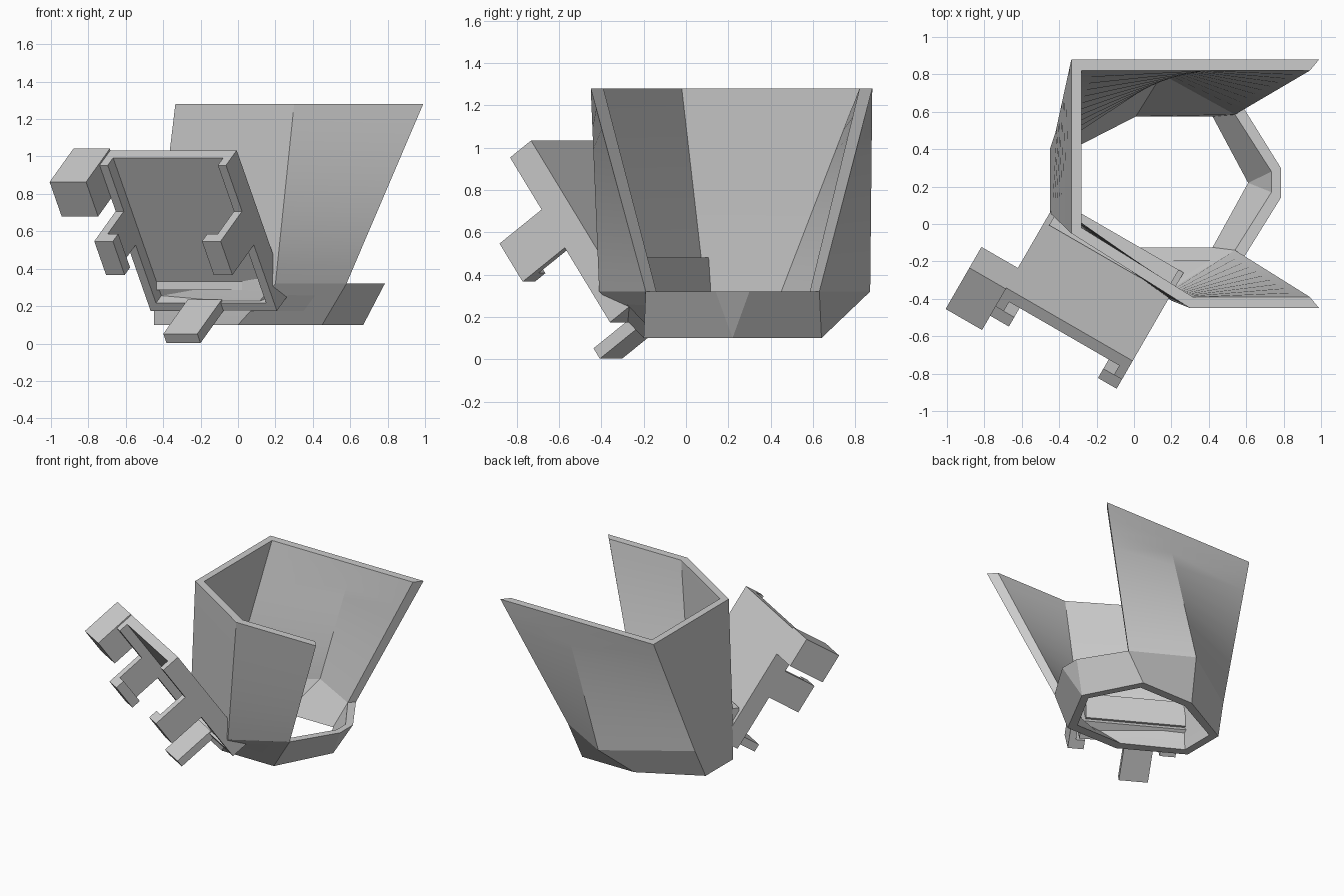
import bpy, bmesh, math
from mathutils import Vector

if "Cube" in bpy.data.objects:
    bpy.data.objects.remove(bpy.data.objects["Cube"])

def finish(name, bm, smooth=False):
    bmesh.ops.recalc_face_normals(bm, faces=bm.faces[:])
    me = bpy.data.meshes.new(name)
    bm.to_mesh(me)
    bm.free()
    ob = bpy.data.objects.new(name, me)
    bpy.context.collection.objects.link(ob)
    if smooth:
        bpy.ops.object.select_all(action='DESELECT')
        bpy.context.view_layer.objects.active = ob
        ob.select_set(True)
        bpy.ops.object.shade_smooth_by_angle(angle=math.radians(12))
    return ob

# open-sided cup: sections run from the back edge, round the left, to the front edge;
# the two last points of the lower sections close the ring on the right
outer = [
    [(.45, .64), (0, .64), (-.45, .40), (-.45, .06), (0, -.20), (.45, -.20), (.67, .22), (.67, .22)],
    [(.58, .63), (.15, .87), (-.42, .49), (-.45, .06), (.20, -.41), (.58, -.19), (.785, .14), (.785, .30)],
    [(.99, .88), (.44, .88), (-.335, .88), (-.335, -.05), (.30, -.45), (.99, -.45)]]
inner = [
    [(.42, .575), (.01, .575), (-.39, .37), (-.39, .10), (.02, -.125), (.42, -.125), (.61, .22), (.61, .22)],
    [(.54, .585), (.15, .80), (-.36, .45), (-.39, .09), (.21, -.34), (.54, -.14), (.735, .17), (.735, .28)],
    [(.94, .82), (.42, .82), (-.28, .82), (-.28, -.02), (.315, -.39), (.94, -.39)]]
N = 10   # levels of the twisted wall

def layers(bm, s):
    rows = [[bm.verts.new((x, y, z)) for x, y in s[k]] for k, z in ((0, .10), (1, .32))]
    for k in range(1, N + 1):
        t = k / N
        rows.append([bm.verts.new(Vector((*a, .32)).lerp(Vector((*b, 1.28)), t))
                     for a, b in zip(s[1], s[2])])
    return rows

bm = bmesh.new()
O, I = layers(bm, outer), layers(bm, inner)
for i in range(8):                                   # ring
    j = (i + 1) % 8
    bm.faces.new((O[0][i], O[0][j], O[1][j], O[1][i]))
    bm.faces.new((I[0][j], I[0][i], I[1][i], I[1][j]))
    bm.faces.new((O[0][j], O[0][i], I[0][i], I[0][j]))
    if i >= 5:
        bm.faces.new((O[1][i], O[1][j], I[1][j], I[1][i]))
for k in range(1, N + 1):                            # tall wall
    for i in range(5):
        j = i + 1
        bm.faces.new((O[k][i], O[k][j], O[k + 1][j], O[k + 1][i]))
        bm.faces.new((I[k][j], I[k][i], I[k + 1][i], I[k + 1][j]))
    for i in (0, 5):                                 # free wall ends
        bm.faces.new((O[k][i], O[k + 1][i], I[k + 1][i], I[k][i]))
for i in range(5):                                   # top rim
    bm.faces.new((O[-1][i], O[-1][i + 1], I[-1][i + 1], I[-1][i]))
bmesh.ops.remove_doubles(bm, verts=bm.verts[:], dist=1e-4)
finish("cup_shell", bm, True)

# tilted tray frame: u across, v up the slope, w out of the tray's open face
tilt = math.radians(55)
u = Vector((.866, -.5, 0))
o = Vector((-.5, -.866, 0))
up = Vector((0, 0, 1))
v = o * math.cos(tilt) + up * math.sin(tilt)
w = o * math.sin(tilt) - up * math.cos(tilt)
P0 = Vector((-.41, .13, .255))
W, L = .78, .95

def block(name, ur, vr, wr, axes=(u, v, w)):
    bm = bmesh.new()
    bmesh.ops.create_cube(bm, size=1)
    for p in bm.verts:
        q = P0.copy()
        for r, k, d in zip((ur, vr, wr), p.co, axes):
            q += d * ((r[0] + r[1]) / 2 + k * (r[1] - r[0]))
        p.co = q
    return finish(name, bm)

block("tray_plate", (0, W), (0, L), (0, .07))
block("tray_bottom_rim", (0, W), (0, .05), (.07, .14))
block("tray_bottom_stop", (.24, .45), (0, .06), (.12, .44))
block("tray_corner_block", (-.225, 0), (.735, .96), (0, .31))
# ledge inside the cup that carries the tray
block("tray_mount", (.03, .75), (0, .14), (.03, .225), (u, o, up))
for side in ("left", "right"):
    def span(a, b):
        return (a, b) if side == "left" else (W - b, W - a)
    block(side + "_rail", span(0, .05), (.05, L), (.07, .14))
    block(side + "_clamp_arm", span(0, .05), (.43, .65), (.14, .42))
    block(side + "_clamp_lip", span(.05, .115), (.43, .65), (.35, .42))
